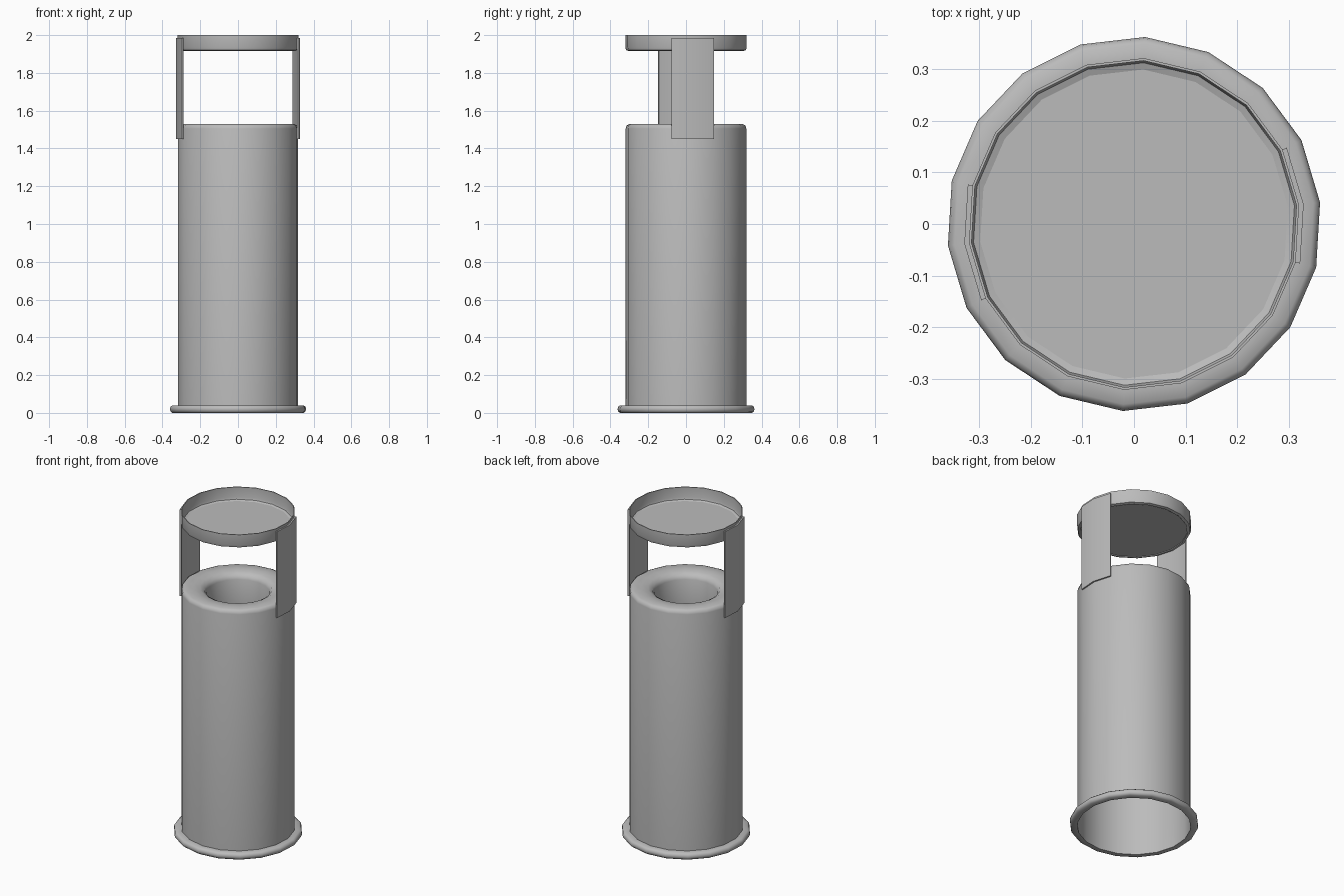
import bpy, bmesh, math

cube = bpy.data.objects.get("Cube")
if cube:
    bpy.data.objects.remove(cube, do_unlink=True)

SIDES = 18
STEP = 2 * math.pi / SIDES
TURN = math.radians(6.6)

metal = bpy.data.materials.new("grey_metal")
metal.use_nodes = True
GREY = (0.5, 0.5, 0.5, 1)
metal.diffuse_color = GREY
metal.node_tree.nodes["Principled BSDF"].inputs["Base Color"].default_value = GREY


def finish(name, bm, angle=50):
    bmesh.ops.recalc_face_normals(bm, faces=bm.faces)
    mesh = bpy.data.meshes.new(name)
    bm.to_mesh(mesh)
    bm.free()
    mesh.materials.append(metal)
    obj = bpy.data.objects.new(name, mesh)
    bpy.context.collection.objects.link(obj)
    bpy.ops.object.select_all(action="DESELECT")
    obj.select_set(True)
    bpy.context.view_layer.objects.active = obj
    bpy.ops.object.shade_smooth_by_angle(angle=math.radians(angle))
    return obj


def sweep(name, profile, first=0, count=SIDES, closed=False, cap=False):
    """Turn an (r, z) profile about the z axis through count steps."""
    bm = bmesh.new()
    full = count == SIDES
    rings = []
    for i in range(count if full else count + 1):
        a = TURN + (first + i) * STEP
        rings.append([bm.verts.new((r * math.cos(a), r * math.sin(a), z)) for r, z in profile])
    n = len(profile)
    for i in range(count):
        a, b = rings[i], rings[(i + 1) % len(rings)]
        for j in range(n if closed else n - 1):
            k = (j + 1) % n
            bm.faces.new((a[j], b[j], b[k], a[k]))
    if cap:
        bm.faces.new([ring[-1] for ring in rings])
    if not full:
        bm.faces.new(rings[0])
        bm.faces.new(rings[-1])
    return finish(name, bm)


# Hollow body with a rounded shoulder and a sunken opening
sweep("body", [(0.32, 0.02), (0.32, 1.505), (0.315, 1.522), (0.298, 1.53),
               (0.25, 1.53), (0.215, 1.525), (0.19, 1.512), (0.18, 1.49),
               (0.18, 1.33)], cap=True)

# Rolled foot ring
sweep("foot_ring", [(0.32, 0.04), (0.35, 0.04), (0.36, 0.032), (0.363, 0.02),
                    (0.36, 0.008), (0.35, 0), (0.32, 0)], closed=True)

# Open tray that forms the roof
sweep("roof_tray", [(0.322, 2.0), (0.322, 1.935), (0.317, 1.92), (0.3, 1.915),
                    (0.3, 1.92), (0.313, 1.925), (0.317, 1.938), (0.317, 2.0)],
      closed=True)
sweep("tray_floor", [(0.302, 1.915), (0.302, 1.92)], cap=True)

# Curved plates carrying the roof
plate = [(0.322, 1.45), (0.331, 1.45), (0.331, 1.985), (0.322, 1.985)]
for name, first in (("left_support", -1), ("right_support", 8)):
    sweep(name, plate, first, 2, closed=True)
